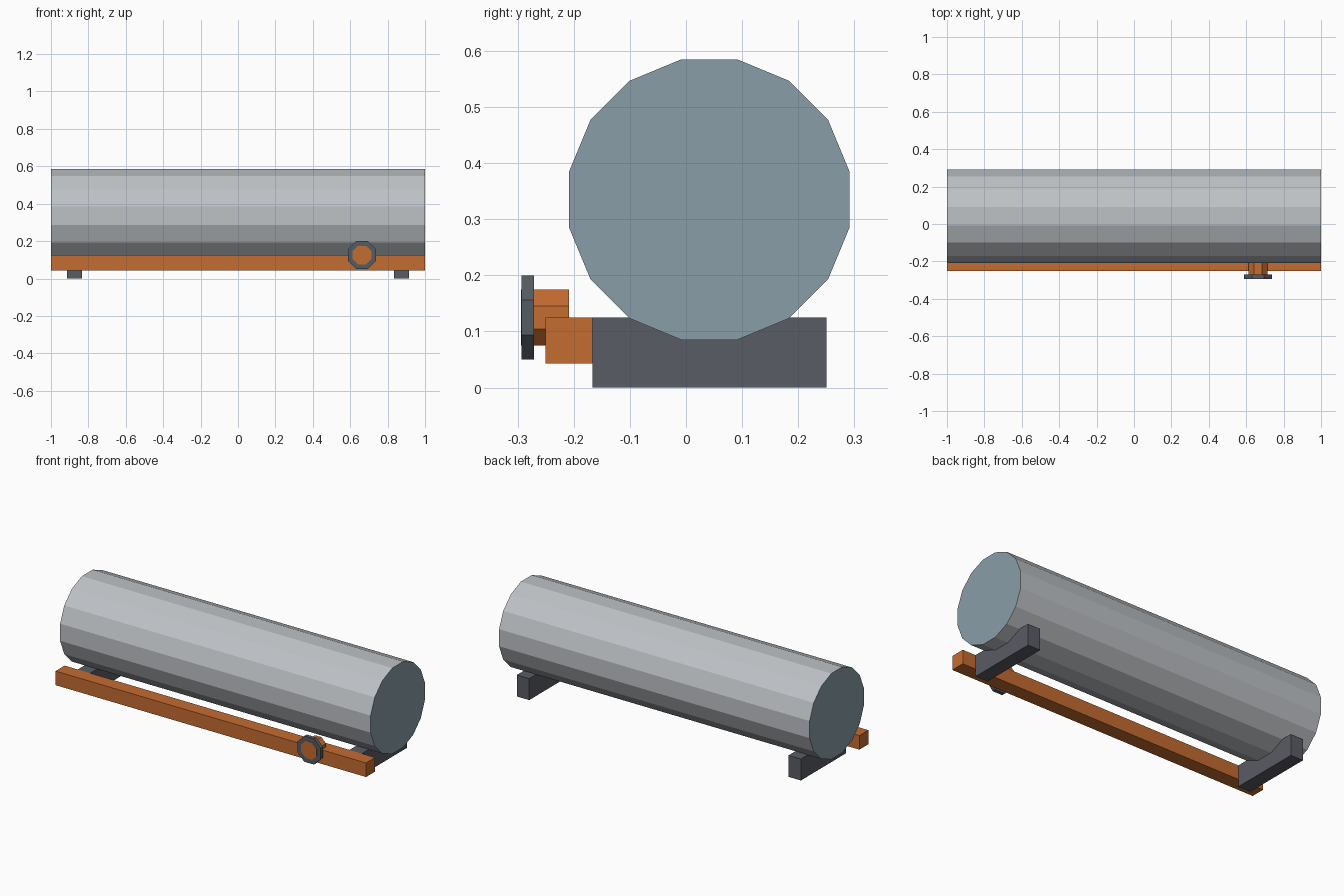
import bpy, bmesh, math
from mathutils import Matrix

cube = bpy.data.objects.get("Cube")
if cube:
    bpy.data.objects.remove(cube, do_unlink=True)


def material(name, rgb):
    """Flat material from 0-255 sRGB."""
    lin = [((c / 255 + 0.055) / 1.055) ** 2.4 for c in rgb] + [1.0]
    m = bpy.data.materials.new(name)
    m.use_nodes = True
    m.diffuse_color = lin
    m.node_tree.nodes["Principled BSDF"].inputs["Base Color"].default_value = lin
    return m


STEEL = material("light steel", (190, 194, 198))
CAP = material("blue grey cap", (138, 158, 168))
ORANGE = material("orange paint", (196, 108, 48))
DARK = material("dark grey", (90, 92, 101))
WHEEL = material("slate grey", (84, 93, 101))


def finish(name, bm, mats):
    bmesh.ops.recalc_face_normals(bm, faces=bm.faces)
    me = bpy.data.meshes.new(name)
    bm.to_mesh(me)
    bm.free()
    for m in mats:
        me.materials.append(m)
    ob = bpy.data.objects.new(name, me)
    bpy.context.collection.objects.link(ob)
    return ob


def box(name, lo, hi, mat):
    bm = bmesh.new()
    bmesh.ops.create_cube(bm, size=1)
    for v in bm.verts:
        v.co = [(a + b) / 2 + c * (b - a) for a, b, c in zip(lo, hi, v.co)]
    return finish(name, bm, [mat])


def prism(name, axis, sides, apothem, length, centre, mats):
    """Regular prism along x or y with flat sides facing the main axes."""
    bm = bmesh.new()
    r = apothem / math.cos(math.pi / sides)
    bmesh.ops.create_cone(bm, cap_ends=True, segments=sides, radius1=r, radius2=r,
                          depth=length, matrix=Matrix.Rotation(math.pi / sides, 4, 'Z'))
    if len(mats) > 1:  # end caps take the second colour
        for f in bm.faces:
            f.material_index = int(abs(f.normal.z) > 0.9)
    turn = Matrix.Rotation(math.pi / 2, 4, 'Y' if axis == 'x' else 'X')
    bm.transform(Matrix.Translation(centre) @ turn)
    return finish(name, bm, mats)


# Tank with coloured end caps
prism("tank", 'x', 16, 0.25, 2.0, (0, 0.0415, 0.335), [STEEL, CAP])

# Cradle blocks under the tank
for side, x in (("left", 0.875), ("right", -0.875)):
    box(side + "_support", (x - 0.04, -0.167, 0), (x + 0.04, 0.25, 0.125), DARK)

# Pipe rail along the front
box("front_rail", (-1, -0.25, 0.043), (1, -0.167, 0.125), ORANGE)

# Valve: stem through the rail, hand wheel on its end
prism("valve_stem", 'y', 8, 0.05, 0.086, (0.663, -0.2515, 0.125), [ORANGE])
prism("valve_wheel", 'y', 8, 0.075, 0.022, (0.663, -0.282, 0.125), [WHEEL])
